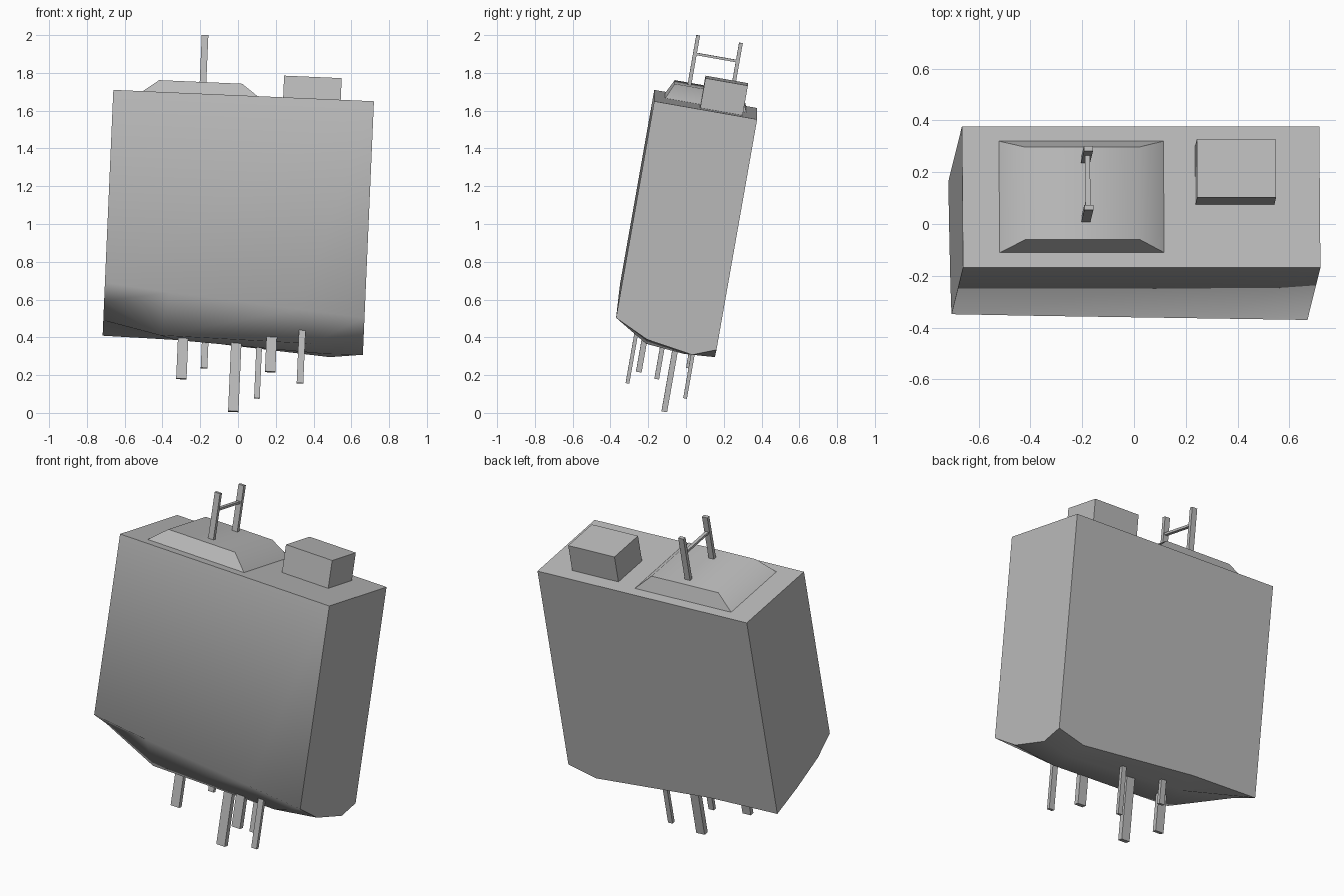
import bpy, bmesh
from math import radians
from mathutils import Matrix, Vector

if "Cube" in bpy.data.objects:
    bpy.data.objects.remove(bpy.data.objects["Cube"])

gray = bpy.data.materials.new("plain_gray")
gray.use_nodes = True
color = (0.5, 0.5, 0.5, 1)
gray.diffuse_color = color
gray.node_tree.nodes["Principled BSDF"].inputs["Base Color"].default_value = color

# Leaning frame: origin at the upper front corner of the body
FRAME = (Matrix.Translation((-0.66, -0.168, 1.71))
         @ Matrix.Rotation(radians(2.5), 4, 'Y')
         @ Matrix.Rotation(radians(-10), 4, 'X'))
WIDTH, DEPTH = 1.381, 0.553


def finish(name, bm, angle=30):
    bmesh.ops.recalc_face_normals(bm, faces=bm.faces)
    bm.transform(FRAME)
    mesh = bpy.data.meshes.new(name)
    bm.to_mesh(mesh)
    bm.free()
    mesh.materials.append(gray)
    obj = bpy.data.objects.new(name, mesh)
    bpy.context.collection.objects.link(obj)
    bpy.ops.object.select_all(action='DESELECT')
    obj.select_set(True)
    bpy.context.view_layer.objects.active = obj
    bpy.ops.object.shade_smooth_by_angle(angle=radians(angle))


def block(name, low, high, inset=(0, 0), angle=30):
    """Box between two corners, its top drawn in by the inset."""
    bm = bmesh.new()
    bmesh.ops.create_cube(bm, size=2)
    mid, half = (Vector(low) + Vector(high)) / 2, (Vector(high) - Vector(low)) / 2
    for v in bm.verts:
        top = v.co.z > 0
        for i in range(3):
            reach = half[i] - (inset[i] if top and i < 2 else 0)
            v.co[i] = mid[i] + v.co[i] * reach
    finish(name, bm, angle)


# Body: flat sides over a sagging underside, rows run from back to front
# each entry is (share of width, share of depth from the back, length down)
underside = [
    [(0, 0, 1.225), (.32, 0, 1.229), (.873, 0, 1.287), (1, 0, 1.24)],
    [(0, .365, 1.178), (.28, .3, 1.26), (.85, .3, 1.3), (1, .22, 1.288)],
    [(0, .756, 1.113), (.22, .67, 1.275), (.8, .67, 1.285), (1, .67, 1.25)],
    [(0, 1, 1.037), (.25, 1, 1.075), (.75, 1, 1.135), (1, 1, 1.165)],
]
bm = bmesh.new()
grid = [[bm.verts.new((a * WIDTH, (1 - t) * DEPTH, -d)) for a, t, d in row]
        for row in underside]
for r in range(3):
    for c in range(3):
        bm.faces.new((grid[r][c], grid[r][c + 1], grid[r + 1][c + 1], grid[r + 1][c]))
bl, br, fr, fl = [bm.verts.new((x * WIDTH, y * DEPTH, 0))
                  for x, y in ((0, 1), (1, 1), (1, 0), (0, 0))]
bm.faces.new((bl, br, fr, fl))
bm.faces.new([bl, br] + grid[0][::-1])
bm.faces.new([fl, fr] + grid[3][::-1])
bm.faces.new([bl, fl] + [row[0] for row in grid][::-1])
bm.faces.new([br, fr] + [row[3] for row in grid][::-1])
finish("body", bm, 68)

# Raised hatch and side box on the top
block("top_hatch", (.13, .054, -.01), (.79, .5, .08), (.11, .042), 42)
block("top_box", (.9, .247, -.02), (1.205, .475, .16))

# Two masts joined by a rail
for name, y in (("front_mast", .165), ("back_mast", .395)):
    block(name, (.455, y, .05), (.49, y + .02, .345))
block("mast_rail", (.463, .17, .24), (.483, .41, .253))

# Legs: foot position, width, thickness
legs = [((-.30, -.155, .18), .055, .025), ((-.18, .01, .237), .035, .02),
        ((-.025, -.115, .007), .055, .03), ((.10, -.005, .077), .03, .02),
        ((.17, -.25, .217), .055, .03), ((.328, -.31, .157), .035, .02)]
for i, (foot, w, d) in enumerate(legs):
    p = FRAME.inverted() @ Vector(foot)
    size = Vector((w / 2, d / 2, 0))
    block(f"leg_{i + 1}", p - size, p + size + Vector((0, 0, .42)))
